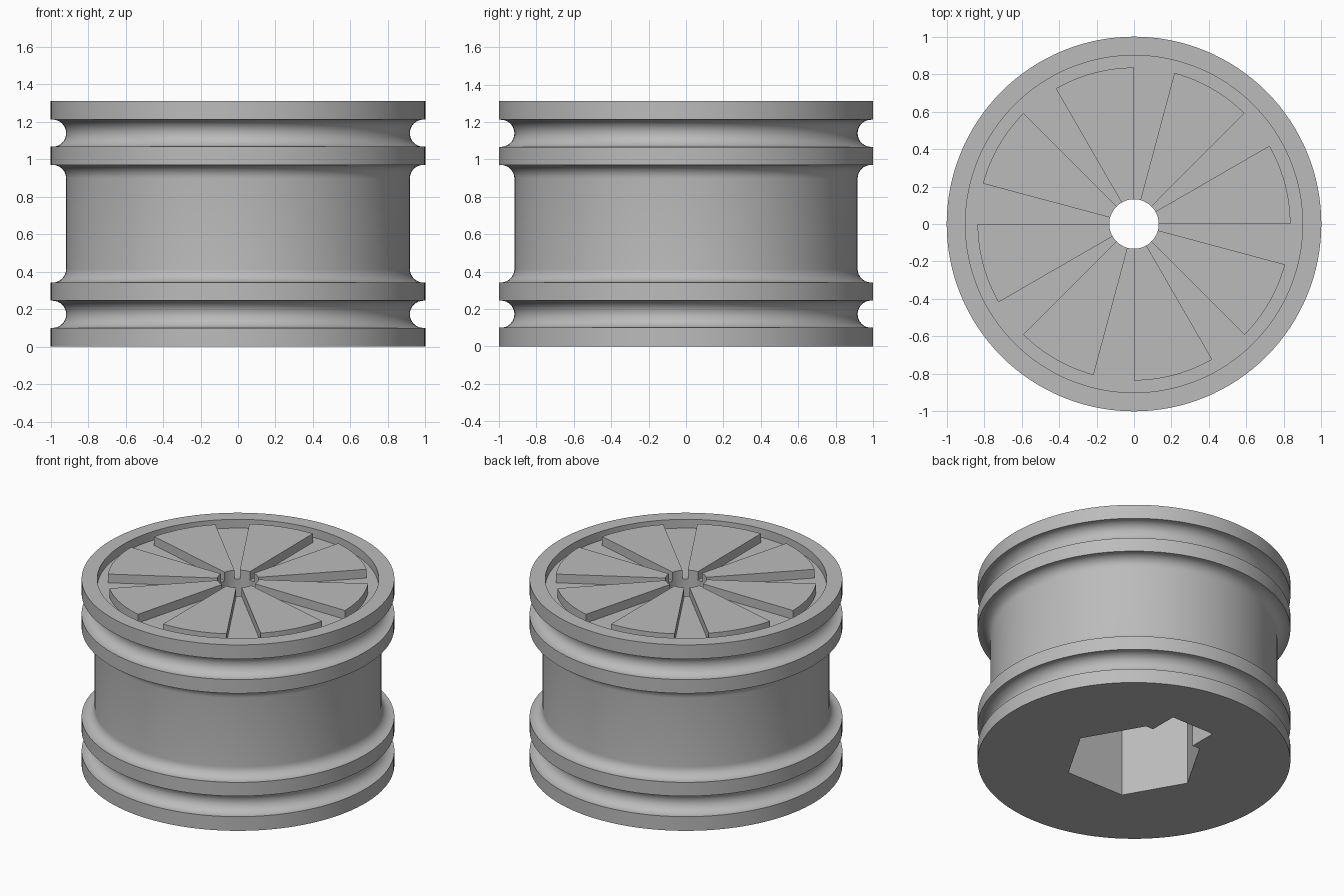
import bpy, bmesh
from math import sin, cos, pi, radians

HEIGHT = 1.312
FLOOR = 1.25      # bottom of the recess in the top face
BORE = 0.132      # radius of the centre hole
SEGMENTS = 128

if "Cube" in bpy.data.objects:
    bpy.data.objects.remove(bpy.data.objects["Cube"])

grey = bpy.data.materials.new("plain grey")
grey.use_nodes = True
GREY = (0.5, 0.5, 0.5, 1)
grey.diffuse_color = GREY
grey.node_tree.nodes["Principled BSDF"].inputs["Base Color"].default_value = GREY


def make_object(name, bm):
    bmesh.ops.recalc_face_normals(bm, faces=bm.faces)
    mesh = bpy.data.meshes.new(name)
    bm.to_mesh(mesh)
    bm.free()
    mesh.materials.append(grey)
    obj = bpy.data.objects.new(name, mesh)
    bpy.context.collection.objects.link(obj)
    return obj


def smooth(obj):
    bpy.ops.object.select_all(action="DESELECT")
    obj.select_set(True)
    bpy.context.view_layer.objects.active = obj
    bpy.ops.object.shade_smooth_by_angle(angle=radians(30))


def arc(r, z, radius, start, end, steps):
    angles = [radians(start + (end - start) * i / steps) for i in range(steps + 1)]
    return [(r + radius * cos(a), z + radius * sin(a)) for a in angles]


def lathe(name, profile):
    bm = bmesh.new()
    rings = []
    for i in range(SEGMENTS):
        a = 2 * pi * i / SEGMENTS
        rings.append([bm.verts.new((r * cos(a), r * sin(a), z)) for r, z in profile])
    n = len(profile)
    for i in range(SEGMENTS):
        a, b = rings[i], rings[(i + 1) % SEGMENTS]
        for j in range(n):
            k = (j + 1) % n
            bm.faces.new((a[j], b[j], b[k], a[k]))
    return make_object(name, bm)


def prism(name, outline, z0, z1):
    bm = bmesh.new()
    face = bm.faces.new([bm.verts.new((x, y, z0)) for x, y in outline])
    top = bmesh.ops.extrude_face_region(bm, geom=[face])["geom"]
    verts = [v for v in top if isinstance(v, bmesh.types.BMVert)]
    bmesh.ops.translate(bm, verts=verts, vec=(0, 0, z1 - z0))
    return make_object(name, bm)


# Spool body: lower half of the outer profile, mirrored for the upper half
GROOVE = 0.0725
lower = [(1, 0), (1, 0.1)]
lower += arc(0.99, 0.1 + GROOVE, GROOVE, 270, 90, 16)
lower += [(1, 0.1 + 2 * GROOVE), (1, 0.342)]
lower += arc(0.99, 0.342 + GROOVE, GROOVE, 270, 180, 8)
upper = [(r, HEIGHT - z) for r, z in reversed(lower)]
recess = [(0.9, HEIGHT), (0.9, FLOOR), (BORE, FLOOR), (BORE, 0)]
body = lathe("spool_body", lower + upper + recess)

# Hexagonal socket with a rectangular key slot, cut from below
hexagon = [(0.446 * cos(i * pi / 3), 0.446 * sin(i * pi / 3)) for i in range(6)]
key = [(0.165, 0.386), (0.165, 0.585), (-0.165, 0.585), (-0.165, 0.386)]
cutter = prism("socket_cutter", hexagon[:2] + key + hexagon[2:], -0.1, 1.0)
cutter.hide_render = True
cut = body.modifiers.new("socket", "BOOLEAN")
cut.operation = "DIFFERENCE"
cut.solver = "EXACT"
cut.object = cutter
bpy.context.view_layer.objects.active = body
bpy.ops.object.modifier_apply(modifier=cut.name)
bpy.data.objects.remove(cutter)
smooth(body)

# Eight raised wedges around the hole
for i in range(8):
    start = 45 * i
    outline = arc(0, 0, 0.835, start, start + 30, 12) + arc(0, 0, BORE, start + 30, start, 10)
    smooth(prism(f"wedge_{i + 1}", outline, FLOOR - 0.01, HEIGHT))
